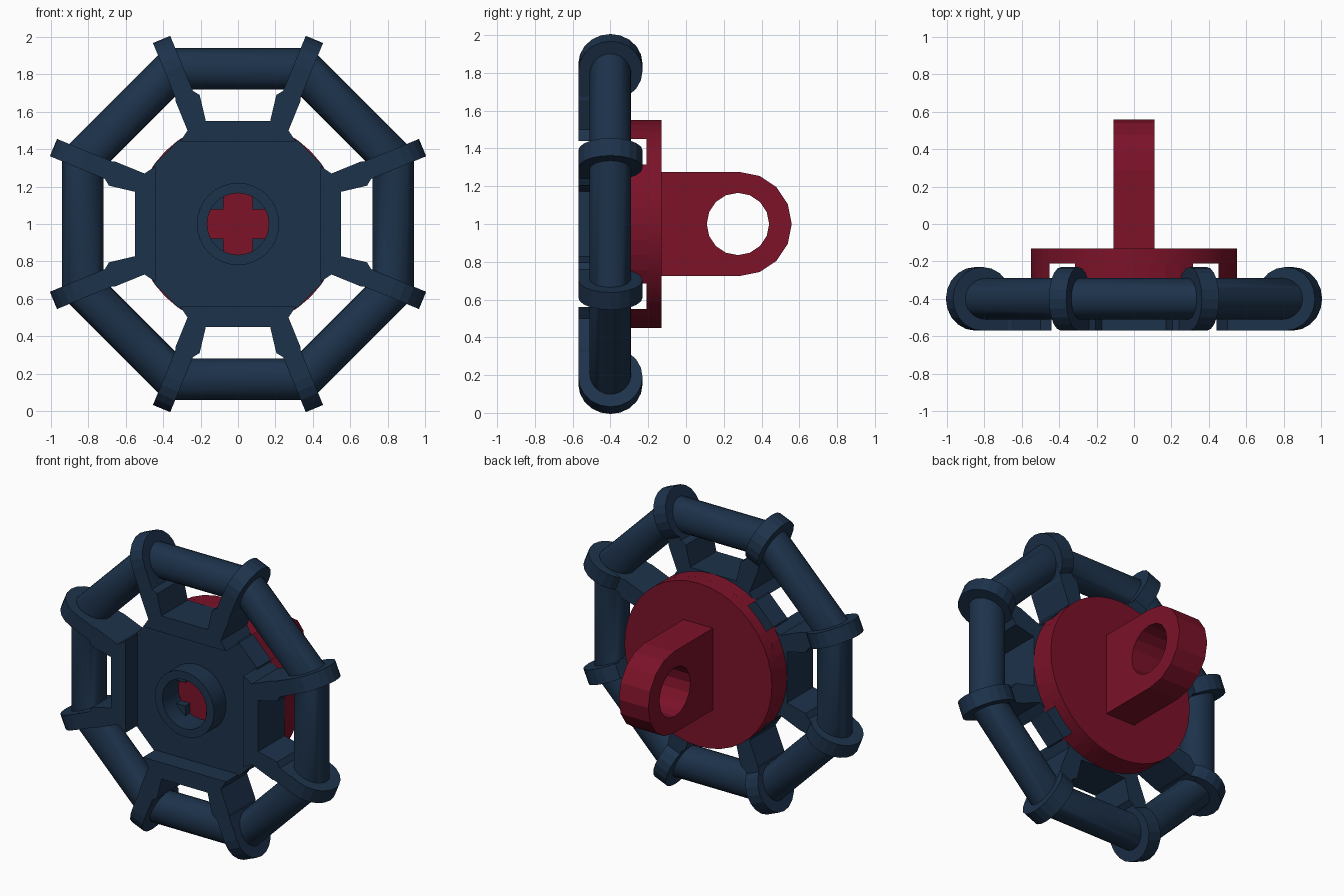
import bpy, bmesh
from math import sin, cos, pi, radians
from mathutils import Matrix, Vector

if "Cube" in bpy.data.objects:
    bpy.data.objects.remove(bpy.data.objects["Cube"])


def material(name, rgb):
    m = bpy.data.materials.new(name)
    m.diffuse_color = (*rgb, 1)
    m.use_nodes = True
    m.node_tree.nodes["Principled BSDF"].inputs["Base Color"].default_value = m.diffuse_color
    return m


NAVY = material("navy", (0.012, 0.032, 0.07))
RED = material("crimson", (0.2, 0.006, 0.022))
CZ, WY = 1.0, -0.40          # wheel centre height and depth


def finish(bm, name, mat, smooth=False):
    bmesh.ops.recalc_face_normals(bm, faces=bm.faces)
    me = bpy.data.meshes.new(name)
    bm.to_mesh(me)
    bm.free()
    me.materials.append(mat)
    ob = bpy.data.objects.new(name, me)
    bpy.context.collection.objects.link(ob)
    if smooth:
        bpy.ops.object.select_all(action='DESELECT')
        ob.select_set(True)
        bpy.context.view_layer.objects.active = ob
        bpy.ops.object.shade_smooth_by_angle(angle=radians(30))
    return ob


def circle(r, n=32, cx=0, cy=0):
    return [(cx + r * cos(2 * pi * i / n), cy + r * sin(2 * pi * i / n)) for i in range(n)]


def prism(name, loops, lo, hi, mat, axis='Y', turn=0, smooth=False):
    """Extrude outline loops (later loops are holes) between two depths.
    Axis Y: outline is x, height. Axis X: outline is y, height."""
    bm = bmesh.new()
    put = (lambda a, b: (a, lo, b)) if axis == 'Y' else (lambda a, b: (lo, a, b))
    step = Vector((0, hi - lo, 0)) if axis == 'Y' else Vector((hi - lo, 0, 0))
    edges = []
    for loop in loops:
        vs = [bm.verts.new(put(*p)) for p in loop]
        edges += [bm.edges.new((vs[i - 1], vs[i])) for i in range(len(vs))]
    if len(loops) == 1:
        bm.faces.new(vs)
    else:
        bmesh.ops.triangle_fill(bm, edges=edges, use_beauty=True,
                                normal=step.normalized())
    new = bmesh.ops.extrude_face_region(bm, geom=bm.faces[:], use_keep_orig=True)
    moved = [v for v in new["geom"] if isinstance(v, bmesh.types.BMVert)]
    bmesh.ops.translate(bm, verts=moved, vec=step)
    bmesh.ops.transform(bm, verts=bm.verts[:],
                        matrix=Matrix.Translation((0, 0, CZ)) @ Matrix.Rotation(turn, 4, 'Y'))
    return finish(bm, name, mat, smooth)


# Octagonal tube rim with mitred corners
bm = bmesh.new()
rings = []
for k in range(8):
    a = radians(22.5 + 45 * k)
    ring = []
    for j in range(24):
        t = 2 * pi * j / 24
        r = (0.83 + 0.11 * cos(t)) / cos(pi / 8)
        ring.append(bm.verts.new((r * cos(a), WY + 0.11 * sin(t), CZ + r * sin(a))))
    rings.append(ring)
for k in range(8):
    p, q = rings[k - 1], rings[k]
    for j in range(24):
        bm.faces.new((p[j - 1], p[j], q[j], q[j - 1]))
finish(bm, "wheel_rim", NAVY, True)

# Collars around the rim corners
for k in range(8):
    a = radians(22.5 + 45 * k)
    bm = bmesh.new()
    bmesh.ops.create_cone(bm, cap_ends=True, segments=20, radius1=0.17, radius2=0.17, depth=0.1)
    radial, tangent = Vector((cos(a), 0, sin(a))), Vector((-sin(a), 0, cos(a)))
    m = Matrix((radial, tangent.cross(radial), tangent)).transposed().to_4x4()
    m.translation = radial * 0.898 + Vector((0, WY, CZ))
    bmesh.ops.transform(bm, verts=bm.verts[:], matrix=m)
    finish(bm, f"rim_collar_{k + 1}", NAVY)

# Four brackets: a straight bar with two spokes reaching the collars
half = [(0.31, 0.44), (0.27, 0.50), (0.333, 0.655), (0.335, 0.674), (0.39, 0.81),
        (0.298, 0.849), (0.241, 0.712), (0.205, 0.69), (0.172, 0.55)]
outline = half + [(-x, z) for x, z in reversed(half)]
for k in range(4):
    prism(f"spoke_bracket_{k + 1}", [outline], -0.57, -0.29, NAVY, turn=k * pi / 2)

# Recessed octagonal plate, hub ring and the latch teeth inside it
c, d = 0.45, 0.315
octagon = [(c, d), (d, c), (-d, c), (-c, d), (-c, -d), (-d, -c), (d, -c), (c, -d)]
prism("wheel_plate", [octagon, circle(0.165)], -0.44, -0.29, NAVY)
prism("hub_ring", [circle(0.22), circle(0.165)], -0.57, -0.43, NAVY, smooth=True)
tooth = [(0.078, 0.078), (0.15, 0.078), (0.15, 0.15), (0.078, 0.15)]
for k in range(4):
    prism(f"hub_tooth_{k + 1}", [tooth], -0.45, -0.38, NAVY, turn=k * pi / 2)

# Red mounting disc with four raised edge segments and a centre pin
prism("mount_disc", [circle(0.55, 40)], -0.21, -0.13, RED, smooth=True)
arc = [(0.55 * cos(t), 0.55 * sin(t)) for t in
       [radians(55 + 70 * i / 8) for i in range(9)]]
for k in range(4):
    prism(f"disc_edge_{k + 1}", [arc], -0.30, -0.205, RED, turn=k * pi / 2)
prism("centre_pin", [circle(0.165)], -0.40, -0.2, RED, smooth=True)

# Red eye lug at the back
lug = [(-0.15, -0.275)] + [(0.285 + 0.275 * cos(t), 0.275 * sin(t)) for t in
                           [-pi / 2 + pi * i / 8 for i in range(9)]] + [(-0.15, 0.275)]
prism("eye_lug", [lug, circle(0.165, 16, 0.275)], -0.11, 0.11, RED, axis='X')
